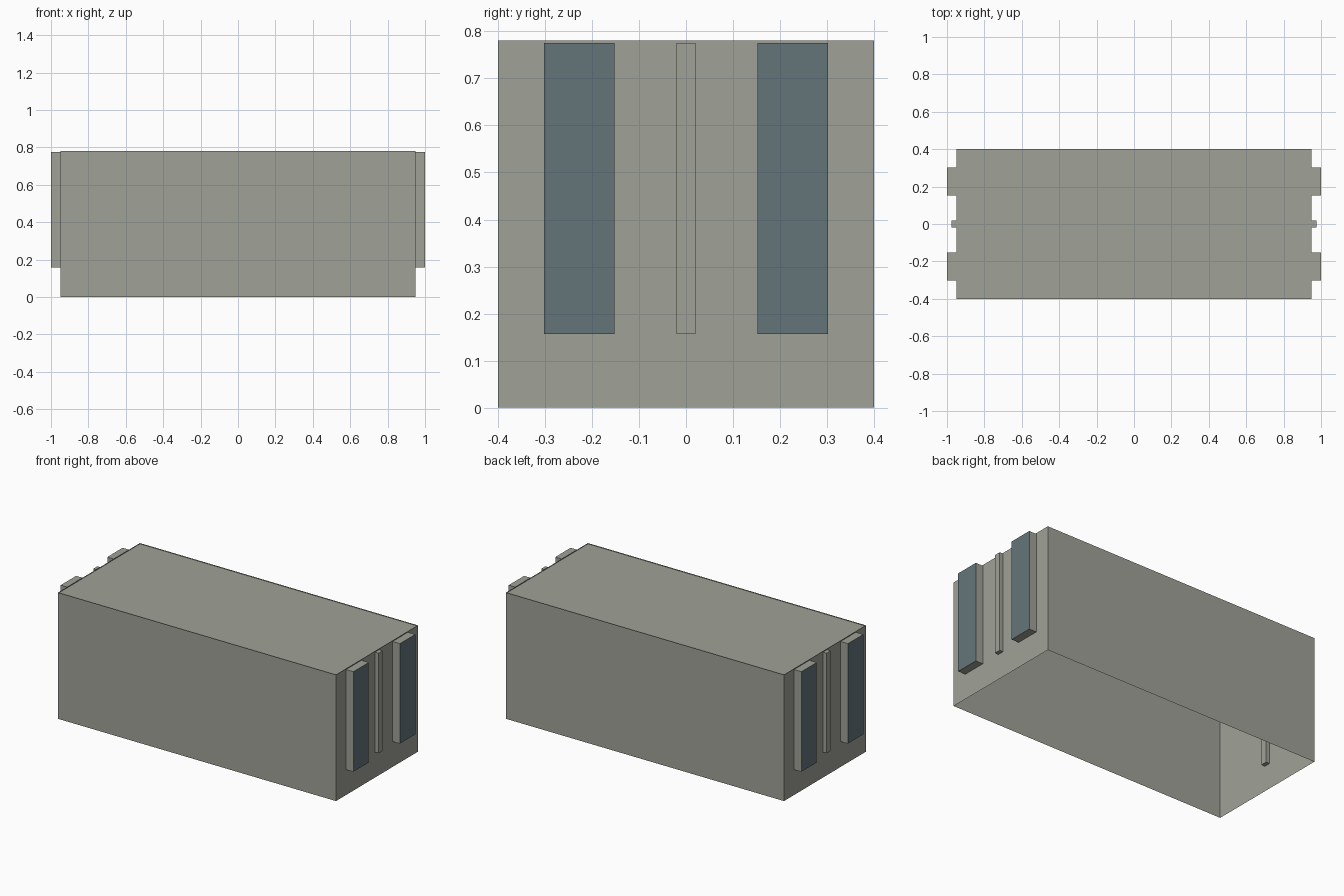
import bpy, bmesh
from mathutils import Matrix, Vector

if "Cube" in bpy.data.objects:
    bpy.data.objects.remove(bpy.data.objects["Cube"], do_unlink=True)


def material(name, color):
    m = bpy.data.materials.new(name)
    m.use_nodes = True
    m.diffuse_color = color
    m.node_tree.nodes["Principled BSDF"].inputs["Base Color"].default_value = color
    return m


concrete = material("warm grey concrete", (0.35, 0.36, 0.31, 1))
glass = material("slate blue glass", (0.127, 0.178, 0.195, 1))

HALF_X, HALF_Y, TOP = 0.95, 0.4, 0.78
SILL, ROOF = 0.157, 0.775


def box(name, low, high, open_ends=False):
    """Axis-aligned box between two corners, optionally without top and bottom."""
    low, high = Vector(low), Vector(high)
    bm = bmesh.new()
    bmesh.ops.create_cube(bm, size=1)
    bmesh.ops.transform(bm, verts=bm.verts, matrix=Matrix.Translation(
        (low + high) / 2) @ Matrix.Diagonal((high - low).to_4d()))
    bm.normal_update()
    if open_ends:
        ends = [f for f in bm.faces if abs(f.normal.z) > 0.5]
        bmesh.ops.delete(bm, geom=ends, context='FACES')
    mesh = bpy.data.meshes.new(name)
    bm.to_mesh(mesh)
    bm.free()
    obj = bpy.data.objects.new(name, mesh)
    bpy.context.collection.objects.link(obj)
    mesh.materials.append(concrete)
    return obj


# Thin outer walls, open underneath, rising just above the roof
box("outer_walls", (-HALF_X, -HALF_Y, 0), (HALF_X, HALF_Y, TOP), open_ends=True)

# Flat roof sheet
bpy.ops.mesh.primitive_plane_add(size=2, location=(0, 0, ROOF))
roof = bpy.context.object
roof.name = "roof"
roof.data.transform(Matrix.Diagonal((HALF_X, HALF_Y, 1, 1)))
roof.data.materials.append(concrete)

# Window bays and a slim post on each end
for end, sx in (("left", 1), ("right", -1)):
    def end_box(name, x_in, x_out, y0, y1):
        xs = sorted((sx * x_in, sx * x_out))
        return box(f"{end}_{name}", (xs[0], y0, SILL), (xs[1], y1, ROOF))

    end_box("centre_post", HALF_X - 0.025, HALF_X + 0.025, -0.02, 0.02)
    for row, y in (("front", -0.227), ("back", 0.227)):
        bay = end_box(f"{row}_window_bay", HALF_X, 1, y - 0.075, y + 0.075)
        bay.data.materials.append(glass)
        # Glass covers the outward face only
        for face in bay.data.polygons:
            if face.normal.x * sx > 0.5:
                face.material_index = 1
